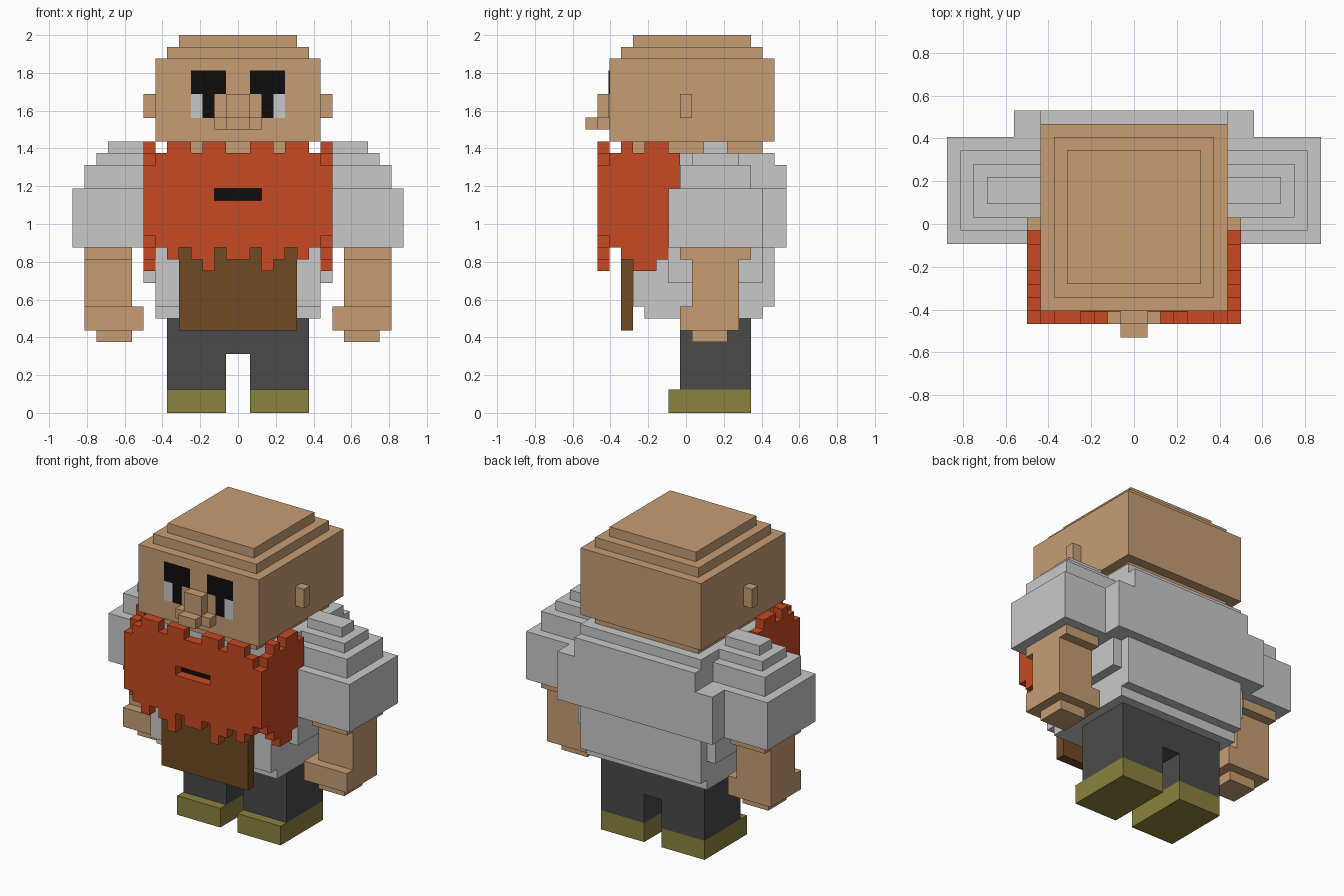
import bpy, bmesh

if "Cube" in bpy.data.objects:
    bpy.data.objects.remove(bpy.data.objects["Cube"])

V = 1 / 16  # block size; x and z on whole blocks, y shifted by half a block


def material(name, r, g, b):
    def lin(c):
        c /= 255
        return c / 12.92 if c < 0.04045 else ((c + 0.055) / 1.055) ** 2.4
    m = bpy.data.materials.new(name)
    m.diffuse_color = (lin(r), lin(g), lin(b), 1)
    m.use_nodes = True
    m.node_tree.nodes["Principled BSDF"].inputs["Base Color"].default_value = m.diffuse_color
    return m


SKIN = material("skin tan", 199, 157, 116)
RED = material("beard red", 199, 74, 34)
GREY = material("shirt light grey", 201, 201, 201)
BROWN = material("apron brown", 112, 74, 34)
DARK = material("trouser dark grey", 74, 74, 74)
OLIVE = material("boot olive", 138, 130, 62)
BLACK = material("black", 13, 13, 13)

DIRS = {
    (1, 0, 0): ((1, 0, 0), (1, 1, 0), (1, 1, 1), (1, 0, 1)),
    (-1, 0, 0): ((0, 0, 0), (0, 0, 1), (0, 1, 1), (0, 1, 0)),
    (0, 1, 0): ((0, 1, 0), (0, 1, 1), (1, 1, 1), (1, 1, 0)),
    (0, -1, 0): ((0, 0, 0), (1, 0, 0), (1, 0, 1), (0, 0, 1)),
    (0, 0, 1): ((0, 0, 1), (1, 0, 1), (1, 1, 1), (0, 1, 1)),
    (0, 0, -1): ((0, 0, 0), (0, 1, 0), (1, 1, 0), (1, 0, 0)),
}


def finish(name, bm, mat):
    me = bpy.data.meshes.new(name)
    bm.to_mesh(me)
    bm.free()
    me.materials.append(mat)
    bpy.context.collection.objects.link(bpy.data.objects.new(name, me))


def blocks(name, mat, boxes, cut=(), mirror=False):
    """Union of block boxes (x0,x1,y0,y1,z0,z1), keeping only outer faces."""
    def fill(bs):
        return {(x, y, z) for a, b, c, d, e, f in bs
                for x in range(a, b) for y in range(c, d) for z in range(e, f)}
    cells = fill(boxes)
    if mirror:
        cells |= {(-x - 1, y, z) for x, y, z in cells}
    cells -= fill(cut)
    bm = bmesh.new()
    verts = {}
    for c in cells:
        for d, quad in DIRS.items():
            if tuple(p + q for p, q in zip(c, d)) in cells:
                continue
            face = []
            for q in quad:
                k = tuple(p + o for p, o in zip(c, q))
                if k not in verts:
                    verts[k] = bm.verts.new((k[0] * V, (k[1] - 0.5) * V, k[2] * V))
                face.append(verts[k])
            bm.faces.new(face)
    bmesh.ops.dissolve_limit(bm, angle_limit=0.01, verts=bm.verts[:], edges=bm.edges[:])
    finish(name, bm, mat)


def plate(name, mat, rects, y):
    """Thin painted plates (x0,x1,z0,z1) facing the front at block plane y."""
    bm = bmesh.new()
    for a, b, e, f in rects:
        cube = bmesh.ops.create_cube(bm, size=1)["verts"]
        for v in cube:
            v.co.x = (b if v.co.x > 0 else a) * V
            v.co.z = (f if v.co.z > 0 else e) * V
            v.co.y = (y - 0.5) * V + (0.002 if v.co.y > 0 else -0.003)
    finish(name, bm, mat)


# Head with stepped crown, narrow jaw and ears
blocks("head", SKIN, [(-7, 7, -6, 8, 23, 30), (-6, 6, -5, 7, 30, 31),
                      (-5, 5, -4, 6, 31, 32), (-6, 6, -5, 7, 22, 23)])
blocks("ears", SKIN, [(7, 8, 0, 1, 25, 27)], mirror=True)
blocks("nose", SKIN, [(-1, 1, -7, -6, 24, 27), (-2, 2, -7, -6, 24, 25),
                      (-1, 1, -8, -6, 24, 25)])

# Painted eyes
plate("eye_black", BLACK, [(-4, -1, 27, 29), (-3, -2, 25, 27),
                           (1, 4, 27, 29), (2, 3, 25, 27)], -6)
plate("eye_white", GREY, [(-4, -3, 25, 27), (3, 4, 25, 27)], -6)

# Beard shell: (bottom, top) of each column, outwards from centre, then backwards
front = [(13, 22), (14, 23), (12, 23), (13, 22), (14, 23), (13, 23), (14, 22), (15, 21)]
side = [(14, 22), (13, 23), (12, 22), (12, 23), (13, 23), (19, 22)]
columns = [(i, i + 1, -7, -6, b, t) for i, (b, t) in enumerate(front)]
columns += [(7, 8, j - 6, j - 5, b, t) for j, (b, t) in enumerate(side)]
blocks("beard", RED, columns, cut=[(-2, 2, -7, -6, 18, 19)], mirror=True)
plate("mouth", BLACK, [(-2.2, 2.2, 17.8, 19.2)], -5.94)

# Shirt body and stepped shoulders
blocks("shirt", GREY, [(-7, 7, -4, 9, 14, 21), (-9, 9, 0, 9, 14, 19),
                       (-7, 7, -4, 8, 21, 22), (-8, 8, -1, 7, 11, 14),
                       (-7, 7, -4, 8, 9, 14), (-7, 7, -3, 7, 8, 9)])
blocks("sleeves", GREY, [(7, 14, -1, 7, 14, 19), (7, 13, 0, 6, 19, 21),
                         (7, 12, 1, 5, 21, 22), (7, 11, 2, 4, 22, 23)], mirror=True)

# Forearms and hands
blocks("forearms", SKIN, [(9, 13, 0, 6, 13, 14), (9, 13, 1, 5, 9, 13),
                          (8, 13, 0, 5, 7, 9), (9, 12, 1, 4, 6, 7)], mirror=True)

# Apron, trousers and boots
blocks("apron", BROWN, [(-5, 5, -5, -4, 7, 15)])
blocks("trousers", DARK, [(0, 6, 0, 6, 5, 8), (1, 6, 0, 6, 2, 5)], mirror=True)
blocks("boots", OLIVE, [(1, 6, -1, 6, 0, 2)], mirror=True)
